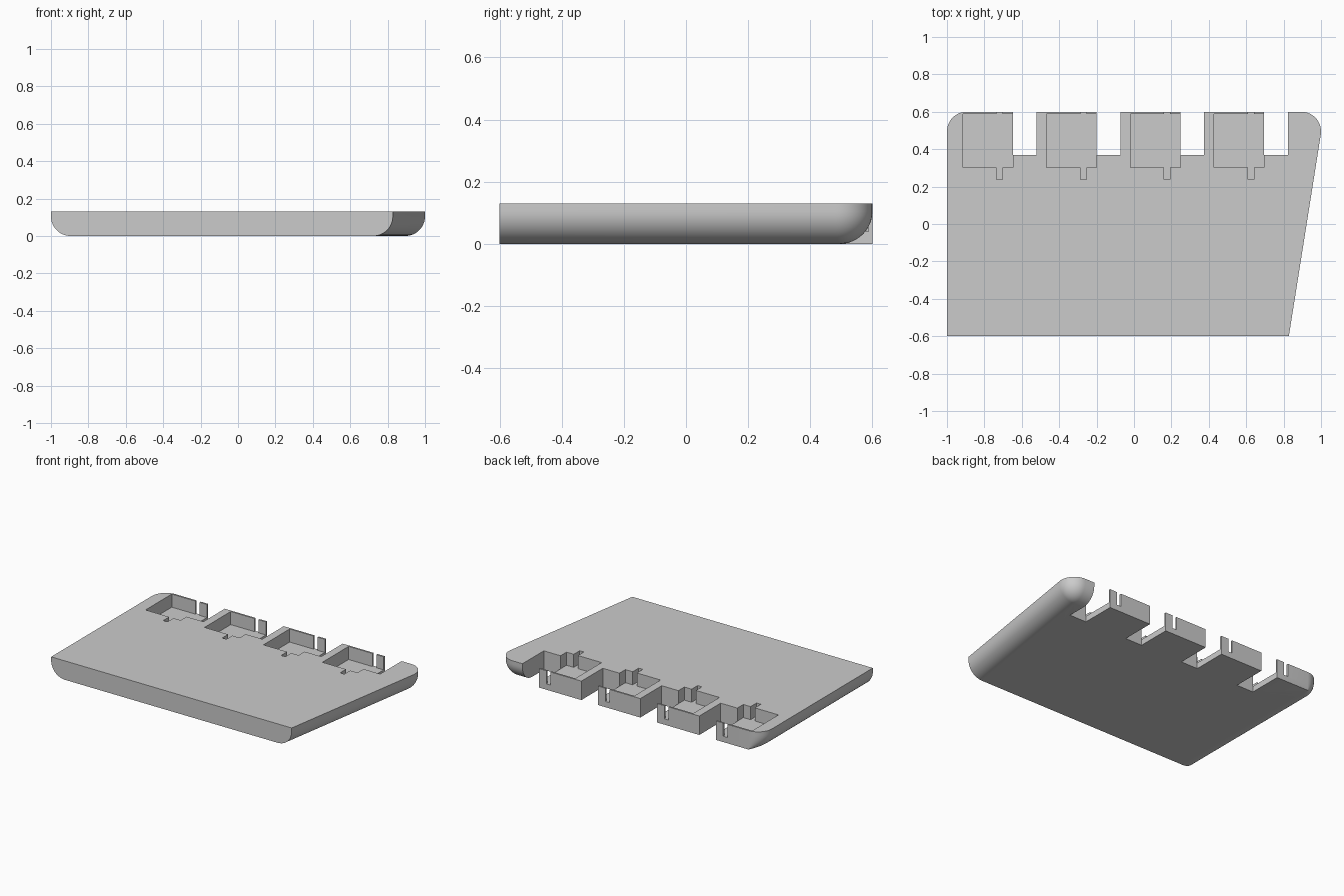
import bpy, bmesh
from math import sin, cos, pi, radians
from mathutils import Matrix, Vector

if "Cube" in bpy.data.objects:
    bpy.data.objects.remove(bpy.data.objects["Cube"])

HEIGHT, R = 0.13, 0.105      # plate height, corner and edge radius
FRONT, BACK = -0.6, 0.6
SLANT = radians(-9)          # facing of the slanted left side
STEPS = 12

grey = bpy.data.materials.new("light grey")
grey.use_nodes = True
grey.diffuse_color = (0.6, 0.6, 0.6, 1)
grey.node_tree.nodes["Principled BSDF"].inputs["Base Color"].default_value = (0.6, 0.6, 0.6, 1)


def make_object(name, bm):
    bmesh.ops.recalc_face_normals(bm, faces=bm.faces[:])
    mesh = bpy.data.meshes.new(name)
    bm.to_mesh(mesh)
    bm.free()
    obj = bpy.data.objects.new(name, mesh)
    bpy.context.collection.objects.link(obj)
    obj.data.materials.append(grey)
    return obj


def outline(rho):
    """Plate outline where the rounded edges have shrunk to radius rho."""
    cx, cy = 1 - R, BACK - R
    pts = [(-cx - rho, FRONT)]
    for i in range(STEPS + 1):                    # right corner, upright at the back
        a = pi - i / STEPS * pi / 2
        pts.append((-cx + rho * cos(a), cy + R * sin(a)))
    pts += [(0.74, BACK), (0.78, cy + rho)]       # change of edge, inside the last gap
    for i in range(STEPS + 1):                    # left corner, rounded in all directions
        a = pi / 2 + i / STEPS * (SLANT - pi / 2)
        pts.append((cx + rho * cos(a), cy + rho * sin(a)))
    x, y = pts[-1]
    pts.append((x + (y - FRONT) * sin(SLANT) / cos(SLANT), FRONT))
    return pts


def make_plate():
    bm = bmesh.new()
    levels = [(R * sin(i / STEPS * pi / 2), R - R * cos(i / STEPS * pi / 2)) for i in range(STEPS + 1)]
    levels.append((R, HEIGHT))
    rings = [[bm.verts.new((x, y, z)) for x, y in outline(rho)] for rho, z in levels]
    for low, high in zip(rings, rings[1:]):
        for i in range(len(low)):
            j = (i + 1) % len(low)
            bm.faces.new((low[i], low[j], high[j], high[i]))
    bm.faces.new(rings[0])
    bm.faces.new(rings[-1])
    bmesh.ops.remove_doubles(bm, verts=bm.verts[:], dist=1e-5)
    return make_object("holder_plate", bm)


def cut(plate, profile, bottom, matrix):
    """Cut an upright prism with the given profile out of the plate."""
    bm = bmesh.new()
    face = bm.faces.new([bm.verts.new((x, y, bottom)) for x, y in profile])
    top = bmesh.ops.extrude_face_region(bm, geom=[face])["geom"]
    verts = [v for v in top if isinstance(v, bmesh.types.BMVert)]
    bmesh.ops.translate(bm, verts=verts, vec=(0, 0, 0.2 - bottom))
    bm.transform(matrix)
    cutter = make_object("cutter", bm)
    cutter.hide_render = True
    mod = plate.modifiers.new("cut", 'BOOLEAN')
    mod.operation, mod.solver, mod.object = 'DIFFERENCE', 'EXACT', cutter
    bpy.ops.object.modifier_apply(modifier=mod.name)
    bpy.data.objects.remove(cutter)


plate = make_plate()
bpy.context.view_layer.objects.active = plate
plate.select_set(True)

# Through gap beside each pocket, and the pocket with its two narrow slots
gap = [(0, -0.22), (0.127, -0.22), (0.127, 0.109), (0, 0.109)]
pocket = [(-0.267, -0.285), (-0.087, -0.285), (-0.087, -0.35), (-0.055, -0.35),
          (-0.055, -0.285), (0, -0.285), (0, -0.22), (0.03, -0.22), (0.03, 0),
          (-0.055, 0), (-0.055, 0.045), (-0.087, 0.045), (-0.087, 0), (-0.267, 0)]

places = [Matrix.Translation((-0.648 + 0.448 * i, 0.588, 0)) for i in range(4)]
places.append(Matrix.Translation((0.424, -0.408, 0)) @ Matrix.Rotation(radians(-114.6), 4, 'Z'))
for place in places:
    cut(plate, gap, -0.1, place)
    cut(plate, pocket, 0.04, place)

bpy.ops.object.shade_smooth_by_angle(angle=radians(30))
